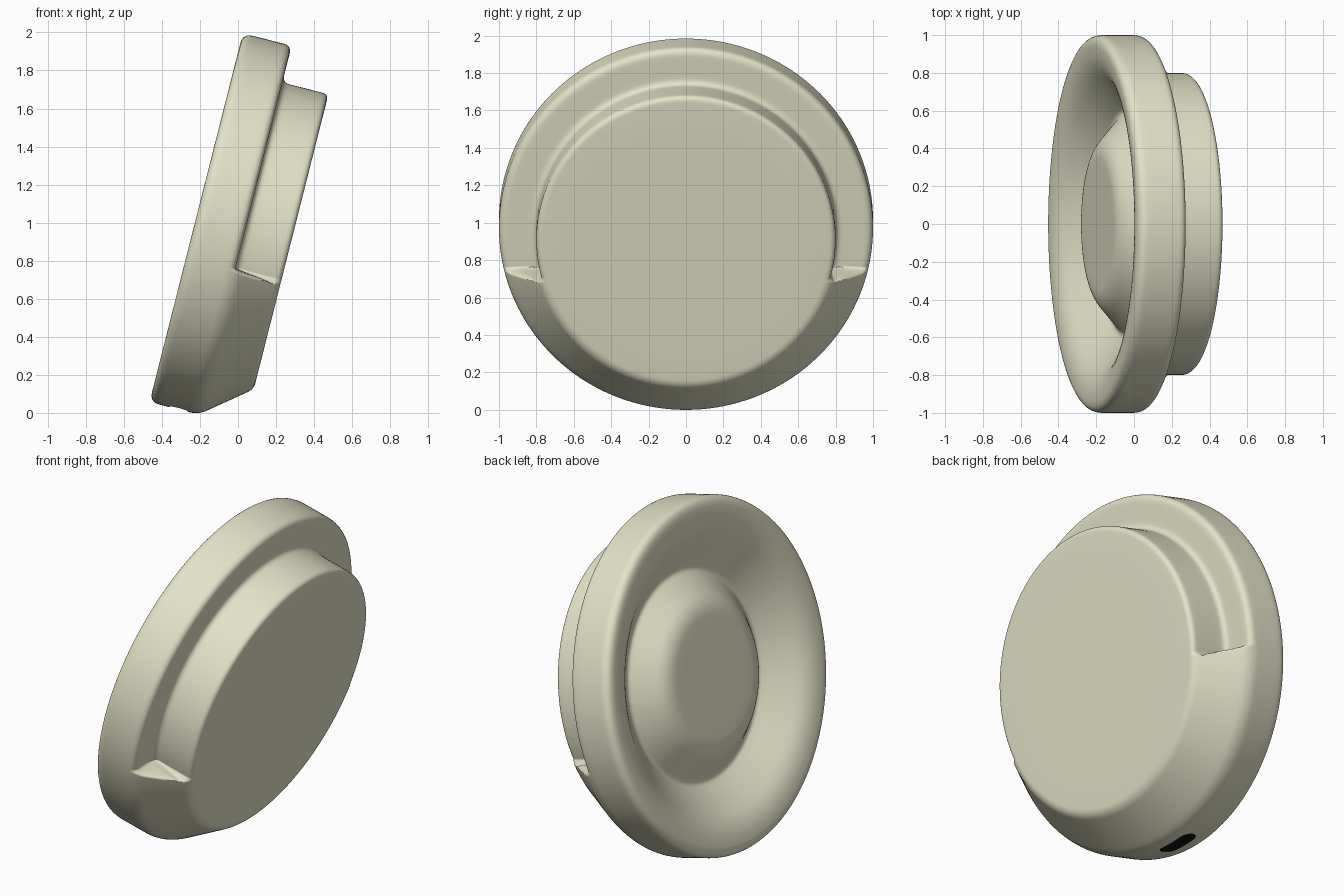
import bpy, bmesh, math
from mathutils import Vector

if "Cube" in bpy.data.objects:
    bpy.data.objects.remove(bpy.data.objects["Cube"])

# Local frame: s = disc axis (towards +x, tipped down), y, t = up along the tilted disc
TILT = math.radians(14.2)
AXIS = Vector((math.cos(TILT), 0, -math.sin(TILT)))
UP = Vector((math.sin(TILT), 0, math.cos(TILT)))
CENTRE = Vector((-0.22, 0, 1.026))


def place(s, y, t):
    return CENTRE + AXIS * s + Vector((0, y, 0)) + UP * t


def rounded(corners, arc=7, sub=5):
    """Profile of (r, s, rounding) corners -> evenly structured list of points."""
    pts = [Vector(c[:2]) for c in corners]
    out = [pts[0]]
    for i in range(1, len(pts) - 1):
        p, d = pts[i], corners[i][2]
        a = p + (pts[i - 1] - p).normalized() * d
        b = p + (pts[i + 1] - p).normalized() * d
        start = out[-1]
        out += [start.lerp(a, k / sub) for k in range(1, sub)]
        out += [a.lerp(p, k / arc).lerp(p.lerp(b, k / arc), k / arc) for k in range(arc + 1)]
    start = out[-1]
    out += [start.lerp(pts[-1], k / sub) for k in range(1, sub + 1)]
    return out


def material(name, colour):
    m = bpy.data.materials.new(name)
    m.diffuse_color = (*colour, 1)
    m.use_nodes = True
    m.node_tree.nodes["Principled BSDF"].inputs["Base Color"].default_value = m.diffuse_color
    return m


mats = [material("warm_shell", (0.77, 0.76, 0.57)), material("port_dark", (0, 0, 0))]


def finish(bm, name):
    bmesh.ops.recalc_face_normals(bm, faces=bm.faces)
    me = bpy.data.meshes.new(name)
    bm.to_mesh(me)
    bm.free()
    for m in mats:
        me.materials.append(m)
    ob = bpy.data.objects.new(name, me)
    bpy.context.collection.objects.link(ob)
    return ob


# Back dish with raised centre, shared by both profiles
back = [(0, 0.03, 0), (0.41, 0.03, 0.07), (0.59, 0.19, 0.03), (0.85, 0.0, 0.09), (1, 0, 0.055)]
# Upper part: stepped front; lower part: solid cone up to the front face
step = rounded(back + [(1, 0.265, 0.045), (0.8, 0.265, 0.04), (0.8, 0.515, 0.035), (0, 0.515, 0)])
cone = rounded(back + [(1, 0.265, 0.05), (0.84, 0.465, 0.02), (0.8, 0.515, 0.035), (0, 0.515, 0)])

# Angles, packed densely where the step ends
angles = [math.radians(a) for a in range(-8, 189, 2)]
dense = [math.radians(-8 - 0.2 * k) for k in range(1, 71)]
angles += [math.pi - a for a in dense]
angles += [math.radians(a) for a in range(204, 337, 2)]
angles += list(reversed(dense))

# Shell: revolve, blending the profiles at the ends of the step
bm = bmesh.new()
rings = []
for p, q in zip(step, cone):
    if p.x < 1e-6:
        rings.append([bm.verts.new(place(p.y, 0, 0))])
        continue
    ring = []
    for a in angles:
        w = min(max((-0.205 - p.x * math.sin(a)) / 0.025, 0), 1)
        v = p.lerp(q, w * w * (3 - 2 * w))
        ring.append(bm.verts.new(place(v.y, v.x * math.cos(a), v.x * math.sin(a))))
    rings.append(ring)
n = len(angles)
for r0, r1 in zip(rings, rings[1:]):
    for i in range(n):
        j = (i + 1) % n
        if len(r0) == 1:
            bm.faces.new((r0[0], r1[i], r1[j]))
        elif len(r1) == 1:
            bm.faces.new((r0[i], r1[0], r0[j]))
        else:
            bm.faces.new((r0[i], r1[i], r1[j], r0[j]))
shell = finish(bm, "disc_shell")

# Port: rounded slot in the bottom of the rim
bm = bmesh.new()
outline = []
for side, first in ((1, -90), (-1, 90)):
    for k in range(13):
        a = math.radians(first + 15 * k)
        outline.append((0.155 + 0.05 * math.sin(a), side * 0.075 + 0.05 * math.cos(a)))
low = [bm.verts.new(place(s, y, -1.1)) for s, y in outline]
high = [bm.verts.new(place(s, y, -0.9)) for s, y in outline]
bm.faces.new(low)
bm.faces.new(high)
for i in range(len(low)):
    j = (i + 1) % len(low)
    bm.faces.new((low[i], low[j], high[j], high[i]))
for f in bm.faces:
    f.material_index = 1
cutter = finish(bm, "port_cutter")
cutter.hide_render = True

mod = shell.modifiers.new("port", 'BOOLEAN')
mod.operation = 'DIFFERENCE'
mod.solver = 'EXACT'
mod.object = cutter
bpy.context.view_layer.objects.active = shell
shell.select_set(True)
bpy.ops.object.modifier_apply(modifier=mod.name)
bpy.data.objects.remove(cutter)
bpy.ops.object.shade_smooth_by_angle(angle=math.radians(50))
